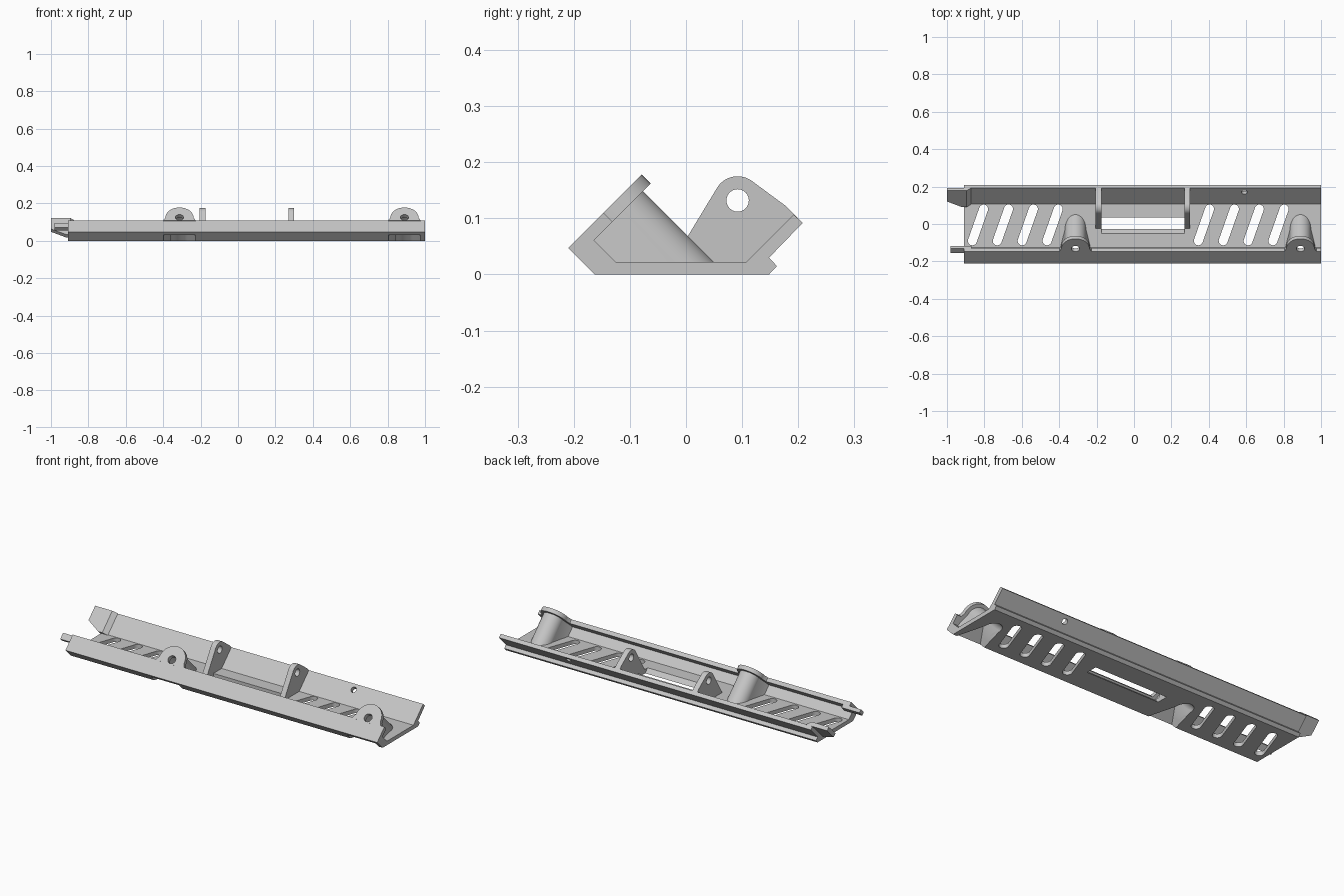
import bpy, bmesh
from math import cos, sin, radians, sqrt

cube = bpy.data.objects.get("Cube")
if cube:
    bpy.data.objects.remove(cube, do_unlink=True)

grey = bpy.data.materials.new("light grey")
grey.use_nodes = True
colour = (0.56, 0.56, 0.56, 1)
grey.diffuse_color = colour
grey.node_tree.nodes["Principled BSDF"].inputs["Base Color"].default_value = colour

R = sqrt(0.5)
# Drawing planes: side profile along x, floor plan along z, tilted wall plan along its normal
SIDE = lambda a, b, d: (d, a, b)
PLAN = lambda a, b, d: (a, b, d)
WALL = lambda a, b, d: (a, (b - d) * R, (b + d) * R)


def arc(cx, cy, r, start, end, steps=24):
    angles = [radians(start + (end - start) * i / steps) for i in range(steps + 1)]
    return [(cx + r * cos(t), cy + r * sin(t)) for t in angles]


def circle(cx, cy, r):
    return arc(cx, cy, r, 0, 360)[:-1]


def prism(name, pts, frame, lo, hi):
    bm = bmesh.new()
    bottom = [bm.verts.new(frame(a, b, lo)) for a, b in pts]
    top = [bm.verts.new(frame(a, b, hi)) for a, b in pts]
    bm.faces.new(bottom)
    bm.faces.new(top)
    for i in range(len(pts)):
        j = (i + 1) % len(pts)
        bm.faces.new((bottom[i], bottom[j], top[j], top[i]))
    bmesh.ops.recalc_face_normals(bm, faces=bm.faces)
    mesh = bpy.data.meshes.new(name)
    bm.to_mesh(mesh)
    bm.free()
    mesh.materials.append(grey)
    obj = bpy.data.objects.new(name, mesh)
    bpy.context.collection.objects.link(obj)
    return obj


def activate(obj):
    bpy.ops.object.select_all(action='DESELECT')
    obj.select_set(True)
    bpy.context.view_layer.objects.active = obj


def cut(obj, cutters):
    activate(obj)
    for cutter in cutters:
        mod = obj.modifiers.new("cut", 'BOOLEAN')
        mod.operation = 'DIFFERENCE'
        mod.solver = 'EXACT'
        mod.object = cutter
        bpy.ops.object.modifier_apply(modifier=mod.name)


parts, cutters = [], []


def cutter(*args):
    obj = prism(*args)
    obj.hide_render = True
    cutters.append(obj)
    return obj


# Long channel with a folded front wall and a slanted back wall
channel = prism("channel", [
    (-0.163, 0), (0.148, 0), (0.162, 0.015), (0.148, 0.03), (0.208, 0.092),
    (0.192, 0.107), (0.107, 0.022), (-0.125, 0.022), (-0.164, 0.061),
    (-0.131, 0.094), (-0.147, 0.11), (-0.21, 0.047)], SIDE, -0.91, 1.0)
parts.append(channel)
body_cuts = []

# Diagonal floor slots
for first in (-0.834, 0.374):
    for i in range(4):
        x = first + i * 0.133
        body_cuts.append(cutter(
            "slot_cutter",
            arc(x + 0.03, 0.08, 0.024, -16, 164, 12) + arc(x - 0.03, -0.09, 0.024, 164, 344, 12),
            PLAN, -0.05, 0.05))

# Central window with one sloped side
body_cuts.append(cutter("window_cutter", [
    (-0.058, 0.03), (-0.018, -0.01), (0.035, -0.01), (0.035, 0.03)], SIDE, -0.175, 0.27))

# Small hole in the back wall
body_cuts.append(cutter("wall_hole_cutter", circle(0.59, 0.18, 0.015), WALL, -0.12, -0.02))

# Screw bosses with lug, hollow and hole
below = cutter("below_cutter", [(-1, 0), (1, 0), (1, -1), (-1, -1)], SIDE, -2, 2)
OUTER, INNER, U = 0.182, 0.159, -0.005
for x, side in ((-0.313, "right"), (0.89, "left")):
    lug = prism(side + "_lug",
                arc(x, U, 0.075, 0, 180) + [(x - 0.088, -0.03), (x + 0.088, -0.03)],
                WALL, INNER, OUTER)
    boss = prism(side + "_boss",
                 arc(x, U, 0.056, 0, 180) + [(x - 0.083, -0.08), (x + 0.083, -0.08)],
                 WALL, -0.07, INNER)
    pocket = cutter("pocket_cutter",
                    arc(x, U, 0.045, 0, 180) + [(x - 0.092, -0.13), (x + 0.092, -0.13)],
                    WALL, -0.2, INNER - 0.001)
    hole = cutter("screw_hole_cutter", circle(x, U, 0.022), WALL, 0.1, 0.25)
    cut(lug, [hole])
    cut(boss, [below, pocket, hole])
    body_cuts += [pocket, hole]
    parts += [lug, boss]
cut(channel, body_cuts)

# Pivot brackets either side of the window
pivot = cutter("pivot_cutter", circle(0.092, 0.132, 0.02), SIDE, -1, 1)
for x, side in ((-0.19, "right"), (0.285, "left")):
    bracket = prism(side + "_bracket",
                    [(0.115, 0.015), (0.2, 0.1), (0.178, 0.122)]
                    + arc(0.092, 0.132, 0.043, 53, 150) + [(-0.029, 0.015)],
                    SIDE, x - 0.015, x + 0.015)
    cut(bracket, [pivot])
    parts.append(bracket)

# Tapered joining tongue inside the back wall, ramped at its inner end
tongue = prism("back_tongue", [
    (-1, 0.212), (-1, 0.13), (-0.92, 0.088), (-0.87, 0.088), (-0.87, 0.212)],
    WALL, -0.062, -0.04)
ramp = cutter("ramp_cutter", [(-0.895, -0.04), (-0.87, -0.061), (-0.8, -0.061), (-0.8, 0), (-0.895, 0)],
              lambda a, b, d: WALL(a, d, b), 0, 0.3)
cut(tongue, [ramp])
parts.append(tongue)

# Short joining tongue inside the front wall
parts.append(prism("front_tongue", [
    (-0.156, 0.07), (-0.131, 0.095), (-0.118, 0.081), (-0.142, 0.056)], SIDE, -0.98, -0.87))

for obj in cutters:
    bpy.data.objects.remove(obj, do_unlink=True)
for obj in parts:
    activate(obj)
    bpy.ops.object.shade_smooth_by_angle(angle=radians(30))
